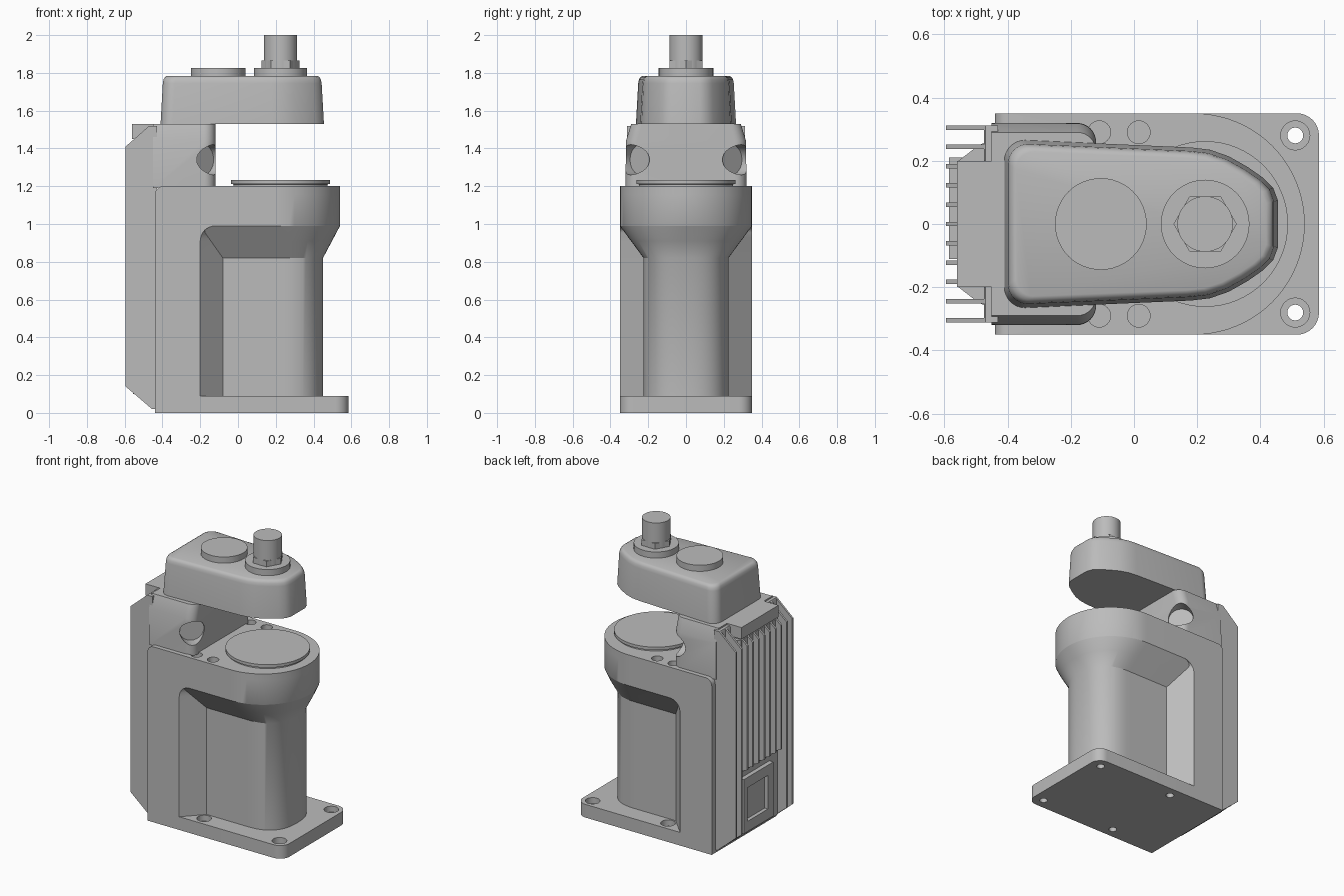
import bpy, bmesh, math
from math import sin, cos, pi

cube = bpy.data.objects.get("Cube")
if cube:
    bpy.data.objects.remove(cube, do_unlink=True)

grey = bpy.data.materials.new("machine grey")
grey.use_nodes = True
COLOUR = (0.5, 0.5, 0.5, 1)
grey.diffuse_color = COLOUR
grey.node_tree.nodes["Principled BSDF"].inputs["Base Color"].default_value = COLOUR


def loft(name, rings, angle=30):
    """Skin a stack of equal closed rings and cap both ends."""
    bm = bmesh.new()
    rows = [[bm.verts.new(p) for p in ring] for ring in rings]
    n = len(rows[0])
    for a, b in zip(rows, rows[1:]):
        for i in range(n):
            j = (i + 1) % n
            bm.faces.new((a[i], a[j], b[j], b[i]))
    bm.faces.new(rows[0][::-1])
    bm.faces.new(rows[-1])
    bmesh.ops.remove_doubles(bm, verts=bm.verts, dist=1e-4)
    bmesh.ops.recalc_face_normals(bm, faces=bm.faces)
    mesh = bpy.data.meshes.new(name)
    bm.to_mesh(mesh)
    bm.free()
    ob = bpy.data.objects.new(name, mesh)
    bpy.context.collection.objects.link(ob)
    mesh.materials.append(grey)
    smooth(ob, angle)
    return ob


def smooth(ob, angle=30):
    bpy.ops.object.select_all(action='DESELECT')
    bpy.context.view_layer.objects.active = ob
    ob.select_set(True)
    bpy.ops.object.shade_smooth_by_angle(angle=math.radians(angle))


def upright(name, outline, z0, z1):
    return loft(name, [[(x, y, z) for x, y in outline] for z in (z0, z1)])


def sideways(name, profile, y0, y1):
    return loft(name, [[(x, y, z) for x, z in profile] for y in (y0, y1)])


def box(name, x0, x1, y0, y1, z0, z1):
    return upright(name, [(x0, y0), (x1, y0), (x1, y1), (x0, y1)], z0, z1)


def disc(name, x, y, sections, sides=48):
    """Turned part: sections are (radius, height)."""
    return loft(name, [[(x + r * cos(2 * pi * i / sides), y + r * sin(2 * pi * i / sides), z)
                        for i in range(sides)] for r, z in sections])


def cut(ob, cutter):
    mod = ob.modifiers.new("cut", 'BOOLEAN')
    mod.operation = 'DIFFERENCE'
    mod.solver = 'EXACT'
    mod.object = cutter
    bpy.context.view_layer.objects.active = ob
    bpy.ops.object.modifier_apply(modifier=mod.name)
    bpy.data.objects.remove(cutter, do_unlink=True)


def round_corner(cx, cy, r, a0, a1, steps=8):
    return [(cx + r * cos(math.radians(a0 + (a1 - a0) * i / steps)),
             cy + r * sin(math.radians(a0 + (a1 - a0) * i / steps))) for i in range(steps + 1)]


def mirrored(half):
    """Close an outline given on the -y side, running from back to nose."""
    return half + [(x, -y) for x, y in reversed(half)]


# Main body: back column flowing into a motor barrel and a wide shoulder
def body_ring(z, t, recess, back):
    w = 0.225 + 0.125 * t
    centre, reach = 0.225 - 0.035 * t, 0.225 + 0.125 * t
    power = 2 / (2.5 - 0.5 * t)
    half = [(back, -0.35), (recess, -0.35), (max(-0.08 - 0.12 * t, recess), -w)]
    for i in range(20):
        a = pi / 2 * i / 20
        half.append((centre + reach * sin(a) ** power, -w * cos(a) ** power))
    half.append((centre + reach, -0.004))
    return [(x, y, z) for x, y in mirrored(half)]


rings = [body_ring(z, 0, -0.2, -0.44) for z in (0, 0.82)]
for i in range(9):
    z = 0.91 + 0.08 * sin(pi / 2 * i / 8)
    rings.append(body_ring(z, (z - 0.82) / 0.17, -0.12 - 0.08 * cos(pi / 2 * i / 8), -0.44))
for i in range(7):
    a = pi / 2 * i / 6
    rings.append(body_ring(1.155 + 0.045 * sin(a), 1, -0.12, -0.395 - 0.045 * cos(a)))
body = loft("body", rings)
for x in (-0.11, 0.015):
    for y in (-0.29, 0.29):
        cut(body, disc("hole_cutter", x, y, [(0.036, 1.16), (0.036, 1.25)], 24))
smooth(body)

# Base plate with rounded nose corners and counterbored bolt holes
plate = upright("base_plate", mirrored([(-0.2, -0.35)] + round_corner(0.515, -0.28, 0.07, -90, 0)),
                0, 0.09)
for x in (-0.06, 0.51):
    for y in (-0.28, 0.28):
        cut(plate, disc("hole_cutter", x, y, [(0.025, -0.02), (0.025, 0.05), (0.046, 0.05), (0.046, 0.12)], 24))
smooth(plate)

# Output flange on the shoulder
disc("output_flange", 0.225, 0, [(0.25, 1.19), (0.25, 1.21), (0.262, 1.212), (0.262, 1.232)], 64)

# Upper neck with rounded front cheeks, sloped shoulders and corner pockets
def neck_ring(z, w):
    half = [(-0.45, -w)] + round_corner(-0.18, -w + 0.06, 0.06, -90, 0)
    return [(x, y, z) for x, y in mirrored(half)]


neck = loft("neck", [neck_ring(z, w) for z, w in ((1.19, 0.32), (1.44, 0.318), (1.53, 0.29))])
for side in (-1, 1):
    ring_a, ring_b = [], []
    for i in range(32):
        a = 2 * pi * i / 32
        across, up = 0.08 * cos(a), 0.08 * sin(a)
        for ring, d in ((ring_a, -0.05), (ring_b, 0.15)):
            ring.append((-0.15 + d * 0.7 + across * 0.7,
                         side * (0.275 + d * 0.7 - across * 0.7), 1.34 + up))
    cut(neck, loft("pocket_cutter", [ring_a, ring_b]))
smooth(neck)

# Head: tapered housing with a blunt rounded nose
def head_ring(z, inset):
    half = round_corner(-0.345, -0.2, 0.065, 180, 270)
    half += [(0.18, -0.242), (0.24, -0.235), (0.3, -0.214), (0.36, -0.18),
             (0.41, -0.145), (0.44, -0.115), (0.455, -0.075)]
    return [(0.02 + (x - 0.02) * (1 - inset / 0.43), y * (1 - inset / 0.265), z)
            for x, y in mirrored(half)]


loft("head", [head_ring(z, i) for z, i in ((1.53, 0), (1.745, 0.012), (1.765, 0.016),
                                           (1.778, 0.024), (1.784, 0.036))], 40)
disc("head_cap", -0.105, 0, [(0.145, 1.77), (0.145, 1.826)])
disc("shaft_collar", 0.225, 0, [(0.14, 1.77), (0.14, 1.826)])
disc("shaft_nut", 0.225, 0, [(0.1, 1.82), (0.1, 1.865)], 6)
disc("shaft", 0.225, 0, [(0.088, 1.82), (0.088, 2.0)])

# Heat sink: backing plate, raised core and fins
def chamfered(x, z_low, z_high, slope_low, slope_high):
    return [(-0.43, z_low), (-0.455, z_low), (x, z_low + slope_low),
            (x, z_high - slope_high), (-0.47, z_high), (-0.43, z_high)]


sideways("sink_back", chamfered(-0.475, 0.02, 1.52, 0.02, 0.01), -0.31, 0.31)
core = loft("sink_core", [[(x, y, z) for x, y in mirrored([(-0.44, -0.27), (-0.49, -0.25), (-0.555, -0.2)])]
                          for z in (0.1, 1.44)])
for k in range(-5, 6):
    outer = abs(k) >= 4
    profile = chamfered(-0.595, 0.02 if outer else 0.5, 1.52, 0.12 if outer else 0.06, 0.11)
    sideways("cooling_fin", profile, k * 0.061 - 0.007, k * 0.061 + 0.007)

# Top bracket and connector frame on the heat sink
box("sink_bracket", -0.56, -0.45, -0.2, 0.2, 1.45, 1.53)
frame = box("connector_frame", -0.585, -0.5, -0.11, 0.21, 0.13, 0.5)
cut(frame, box("window_cutter", -0.65, -0.56, -0.05, 0.17, 0.2, 0.43))
smooth(frame)
